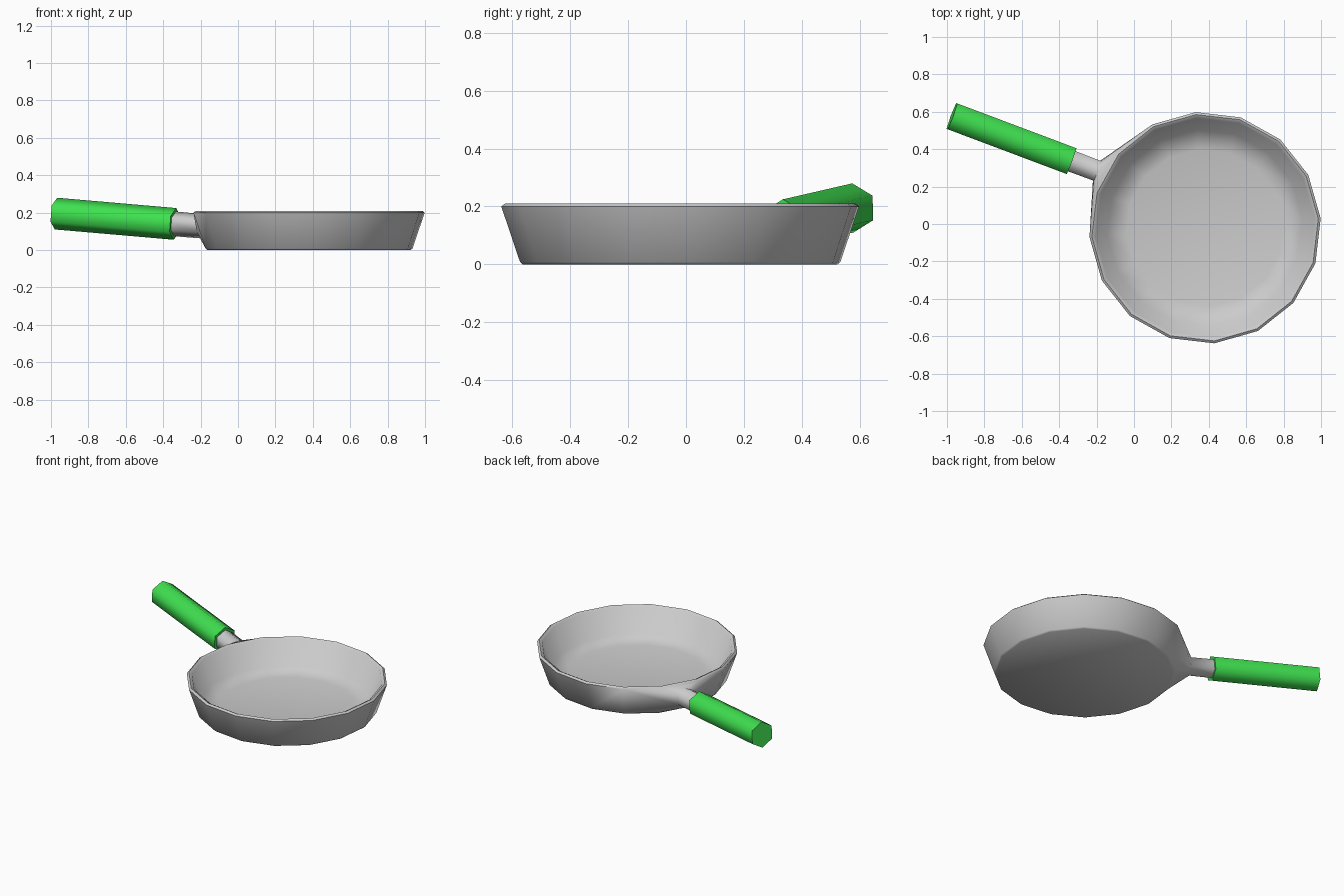
import bpy, bmesh, math
from mathutils import Vector

if "Cube" in bpy.data.objects:
    bpy.data.objects.remove(bpy.data.objects["Cube"])

SIDES = 16
CENTRE = Vector((0.38, -0.02, 0))
START = math.radians(4.6)

# Handle axis frame: outward direction, sideways and upward
along = Vector((-0.936, 0.352, 0.081)).normalized()
side = Vector((0.352, 0.936, 0)).normalized()
up = side.cross(along)
if up.z < 0:
    up = -up


def axis_point(s):
    return Vector((-0.936 * s + 0.352 * 0.197, 0.352 * s + 0.936 * 0.197,
                   0.14 + 0.081 * (s - 0.434)))


def hex_ring(bm, s, r):
    # starts at the top vertex, then turns toward the +side
    c = axis_point(s)
    return [bm.verts.new(c + up * r * math.cos(a) + side * r * math.sin(a))
            for a in (math.radians(60 * i) for i in range(6))]


def bridge(bm, a, b, skip=()):
    n = len(a)
    for i in range(n):
        if i not in skip:
            j = (i + 1) % n
            bm.faces.new((a[i], a[j], b[j], b[i]))


def finish(bm, name, color=None):
    bmesh.ops.recalc_face_normals(bm, faces=bm.faces)
    me = bpy.data.meshes.new(name)
    bm.to_mesh(me)
    bm.free()
    ob = bpy.data.objects.new(name, me)
    bpy.context.collection.objects.link(ob)
    if color:
        mat = bpy.data.materials.new(name + "_colour")
        mat.diffuse_color = color
        mat.use_nodes = True
        mat.node_tree.nodes["Principled BSDF"].inputs["Base Color"].default_value = mat.diffuse_color
        me.materials.append(mat)
    bpy.ops.object.select_all(action='DESELECT')
    ob.select_set(True)
    bpy.context.view_layer.objects.active = ob
    bpy.ops.object.shade_smooth_by_angle(angle=math.radians(63))
    return ob


# Pan body: (radius, height) from underside, over the rim, to the inner floor
profile = [(0.545, 0.0), (0.555, 0.008), (0.62, 0.2), (0.607, 0.21),
           (0.588, 0.2), (0.525, 0.045), (0.42, 0.02)]
bm = bmesh.new()
rings = []
for r, z in profile:
    rings.append([bm.verts.new(CENTRE + Vector((
        r * math.cos(START + i * math.tau / SIDES),
        r * math.sin(START + i * math.tau / SIDES), z))) for i in range(SIDES)])
for k in range(len(rings) - 1):
    # leave three outer wall panels open where the neck flares out
    bridge(bm, rings[k], rings[k + 1], skip=(5, 6, 7) if k == 1 else ())
bm.faces.new(rings[0])
bm.faces.new(rings[-1])

# Neck: the open wall panels blend into a hexagonal stub
root = hex_ring(bm, 0.285, 0.065)
tip = hex_ring(bm, 0.50, 0.067)
bridge(bm, root, tip)
bm.faces.new(tip)
T, UL, LL, B, LR, UR = root
b, t = rings[1], rings[2]
for f in ((t[6], t[7], T), (t[6], T, UL), (t[7], UR, T),
          (t[5], t[6], UL), (t[7], t[8], UR),
          (t[5], UL, LL), (t[8], LR, UR),
          (t[5], LL, b[5]), (t[8], b[8], LR),
          (b[5], LL, b[6]), (b[8], b[7], LR),
          (b[6], LL, B), (b[7], B, LR), (b[6], B, b[7])):
    bm.faces.new(f)
finish(bm, "pan_body")

# Grip: green hexagonal handle
bm = bmesh.new()
inner = hex_ring(bm, 0.434, 0.085)
outer = hex_ring(bm, 1.114, 0.085)
bridge(bm, inner, outer)
bm.faces.new(inner)
bm.faces.new(outer)
finish(bm, "handle_grip", (0.05, 0.75, 0.08, 1))
